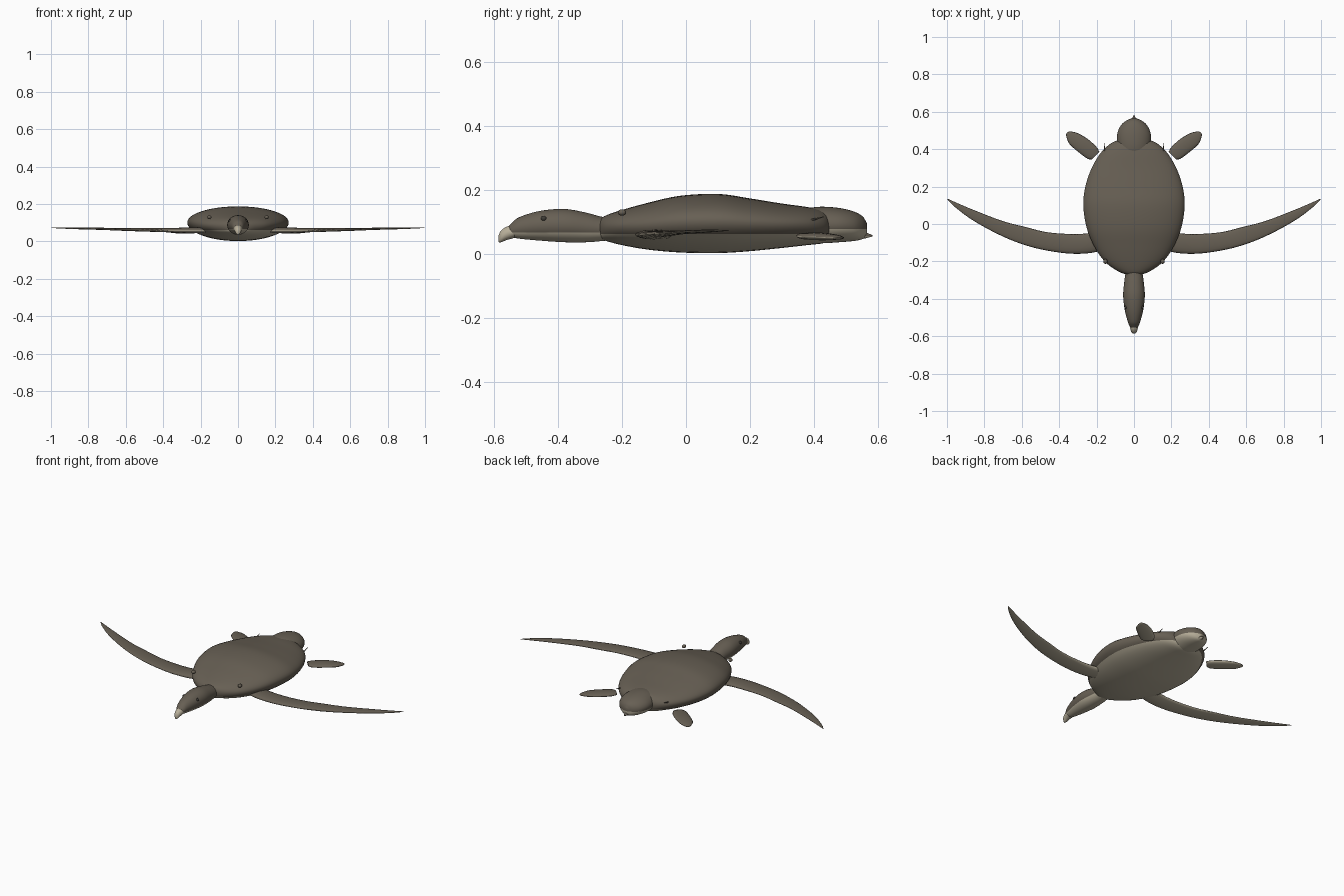
import bpy, bmesh, math
from mathutils import Vector

if "Cube" in bpy.data.objects:
    bpy.data.objects.remove(bpy.data.objects["Cube"], do_unlink=True)


def material(name, rgb):
    m = bpy.data.materials.new(name)
    m.use_nodes = True
    m.diffuse_color = (*rgb, 1)
    bsdf = m.node_tree.nodes["Principled BSDF"]
    bsdf.inputs["Base Color"].default_value = (*rgb, 1)
    bsdf.inputs["Roughness"].default_value = 0.8
    return m


SKIN = material("dark brown skin", (0.135, 0.115, 0.088))
BELLY = material("pale cream belly", (0.48, 0.43, 0.325))
EYE = material("dark eye", (0.05, 0.045, 0.038))
TWO_TONE = [SKIN, BELLY]


def smooth_rows(rows, steps=5):
    """Catmull-Rom interpolation through rows of numbers."""
    p = [Vector(r) for r in rows]
    p = [2 * p[0] - p[1]] + p + [2 * p[-1] - p[-2]]
    out = []
    for a, b, c, d in zip(p, p[1:], p[2:], p[3:]):
        for i in range(steps):
            t = i / steps
            out.append(0.5 * (2 * b + (c - a) * t + (2 * a - 5 * b + 4 * c - d) * t * t
                              + (3 * b - a - 3 * c + d) * t ** 3))
    return out + [p[-2]]


def loft(name, rings, mats, split=None):
    """Skin a list of rings; the second colour goes below the split height,
    or on all downward faces when no height is given."""
    bm = bmesh.new()
    loops = [[bm.verts.new(v) for v in ring] for ring in rings]
    n = len(loops[0])
    for a, b in zip(loops, loops[1:]):
        for i in range(n):
            j = (i + 1) % n
            bm.faces.new((a[i], a[j], b[j], b[i]))
    bm.faces.new(loops[0])
    bm.faces.new(loops[-1])
    if split:
        bmesh.ops.bisect_plane(bm, geom=bm.verts[:] + bm.edges[:] + bm.faces[:],
                               plane_co=(0, 0, split), plane_no=(0, 0, 1))
    bmesh.ops.recalc_face_normals(bm, faces=bm.faces[:])
    bm.normal_update()
    if len(mats) > 1:
        for f in bm.faces:
            below = f.calc_center_median().z < split if split else f.normal.z < 0
            f.material_index = int(below)
    mesh = bpy.data.meshes.new(name)
    bm.to_mesh(mesh)
    bm.free()
    ob = bpy.data.objects.new(name, mesh)
    bpy.context.collection.objects.link(ob)
    for m in mats:
        mesh.materials.append(m)
    mesh.shade_smooth()


def body(name, rows, mats, split=None, waist=0.5, n=40):
    """Rows are y, half width, top, bottom; waist is the height of the widest line."""
    rings = []
    for y, w, top, bot in smooth_rows(rows):
        mid = bot + (top - bot) * waist
        ring = []
        for i in range(n):
            a = math.tau * i / n
            s = math.sin(a)
            ring.append((max(w, 0.002) * math.cos(a), y,
                         mid + s * ((top - mid) if s > 0 else (mid - bot))))
        rings.append(ring)
    loft(name, rings, mats, split)


def flipper(name, rows, side, n=16):
    """Rows are leading x, y, trailing x, y, height, half thickness."""
    rings = []
    for lx, ly, tx, ty, z, h in smooth_rows(rows):
        lead, trail = Vector((lx * side, ly, z)), Vector((tx * side, ty, z))
        mid, half = (lead + trail) / 2, (lead - trail) / 2
        rings.append([mid + half * math.cos(math.tau * i / n)
                      + Vector((0, 0, h * math.sin(math.tau * i / n))) for i in range(n)])
    loft(name, rings, TWO_TONE)


def ball(name, loc, scale, mat):
    bpy.ops.mesh.primitive_uv_sphere_add(segments=16, ring_count=10, radius=1, location=loc)
    ob = bpy.context.object
    ob.name, ob.scale = name, scale
    ob.data.materials.append(mat)
    ob.data.shade_smooth()


def spur(name, loc, rot, radius, depth):
    bpy.ops.mesh.primitive_cone_add(vertices=8, radius1=radius, radius2=0.001, depth=depth,
                                    location=loc, rotation=rot)
    ob = bpy.context.object
    ob.name = name
    ob.data.materials.append(SKIN)


# Shell with a pale underside
body("shell", [(-0.275, 0.03, 0.105, 0.05), (-0.25, 0.09, 0.12, 0.04),
               (-0.2, 0.157, 0.137, 0.027), (-0.12, 0.212, 0.159, 0.013),
               (-0.02, 0.253, 0.181, 0.004), (0.1, 0.271, 0.187, 0.002),
               (0.2, 0.26, 0.173, 0.008), (0.3, 0.226, 0.157, 0.018),
               (0.38, 0.178, 0.146, 0.027), (0.43, 0.125, 0.135, 0.033),
               (0.455, 0.07, 0.115, 0.045)],
     TWO_TONE, 0.062, 0.54, 48)

# Head and neck
body("head", [(-0.555, 0.014, 0.086, 0.056), (-0.545, 0.024, 0.096, 0.052),
              (-0.52, 0.034, 0.115, 0.047), (-0.456, 0.05, 0.134, 0.041),
              (-0.38, 0.058, 0.14, 0.036), (-0.31, 0.052, 0.128, 0.036),
              (-0.26, 0.046, 0.115, 0.04), (-0.2, 0.045, 0.11, 0.045)],
     TWO_TONE, 0.066)

# Hooked beak
body("beak", [(-0.586, 0.004, 0.058, 0.036), (-0.578, 0.014, 0.073, 0.036),
              (-0.56, 0.02, 0.085, 0.043), (-0.535, 0.025, 0.09, 0.05)], [BELLY], n=20)

# Rounded rump and tail tip
body("rump", [(0.36, 0.08, 0.14, 0.04), (0.42, 0.09, 0.147, 0.033),
              (0.48, 0.09, 0.143, 0.036), (0.525, 0.072, 0.132, 0.04),
              (0.552, 0.043, 0.117, 0.046), (0.566, 0.012, 0.095, 0.06)],
     TWO_TONE, 0.078)
body("tail", [(0.5, 0.03, 0.085, 0.042), (0.55, 0.016, 0.072, 0.046),
              (0.583, 0.002, 0.058, 0.054)], TWO_TONE, 0.055, n=16)

for side, word in ((1, "left"), (-1, "right")):
    # Long swept front flippers
    flipper(word + "_front_flipper",
            [(0.16, -0.14, 0.16, -0.03, 0.06, 0.016), (0.25, -0.157, 0.25, -0.05, 0.06, 0.015),
             (0.36, -0.157, 0.35, -0.053, 0.06, 0.012), (0.5, -0.135, 0.47, -0.043, 0.062, 0.01),
             (0.62, -0.1, 0.58, -0.016, 0.064, 0.008), (0.74, -0.048, 0.7, 0.015, 0.067, 0.006),
             (0.87, 0.025, 0.84, 0.068, 0.07, 0.005), (0.96, 0.093, 0.945, 0.112, 0.072, 0.003),
             (0.998, 0.132, 0.996, 0.135, 0.073, 0.001)], side)
    # Short rear flippers
    flipper(word + "_rear_flipper",
            [(0.225, 0.345, 0.185, 0.385, 0.056, 0.008), (0.25, 0.35, 0.203, 0.415, 0.055, 0.011),
             (0.3, 0.387, 0.25, 0.456, 0.054, 0.012), (0.345, 0.428, 0.3, 0.485, 0.052, 0.009),
             (0.362, 0.47, 0.335, 0.494, 0.05, 0.005), (0.361, 0.486, 0.353, 0.493, 0.05, 0.002)],
            side)
    # Eyes, shoulder knobs and rear spurs
    ball(word + "_eye", (side * 0.044, -0.445, 0.11), (0.008, 0.009, 0.008), EYE)
    ball(word + "_shoulder_knob", (side * 0.153, -0.2, 0.129), (0.011, 0.013, 0.01), SKIN)
    spur(word + "_rear_spur", (side * 0.157, 0.41, 0.11),
         (math.radians(-75), 0, 0), 0.004, 0.045)
